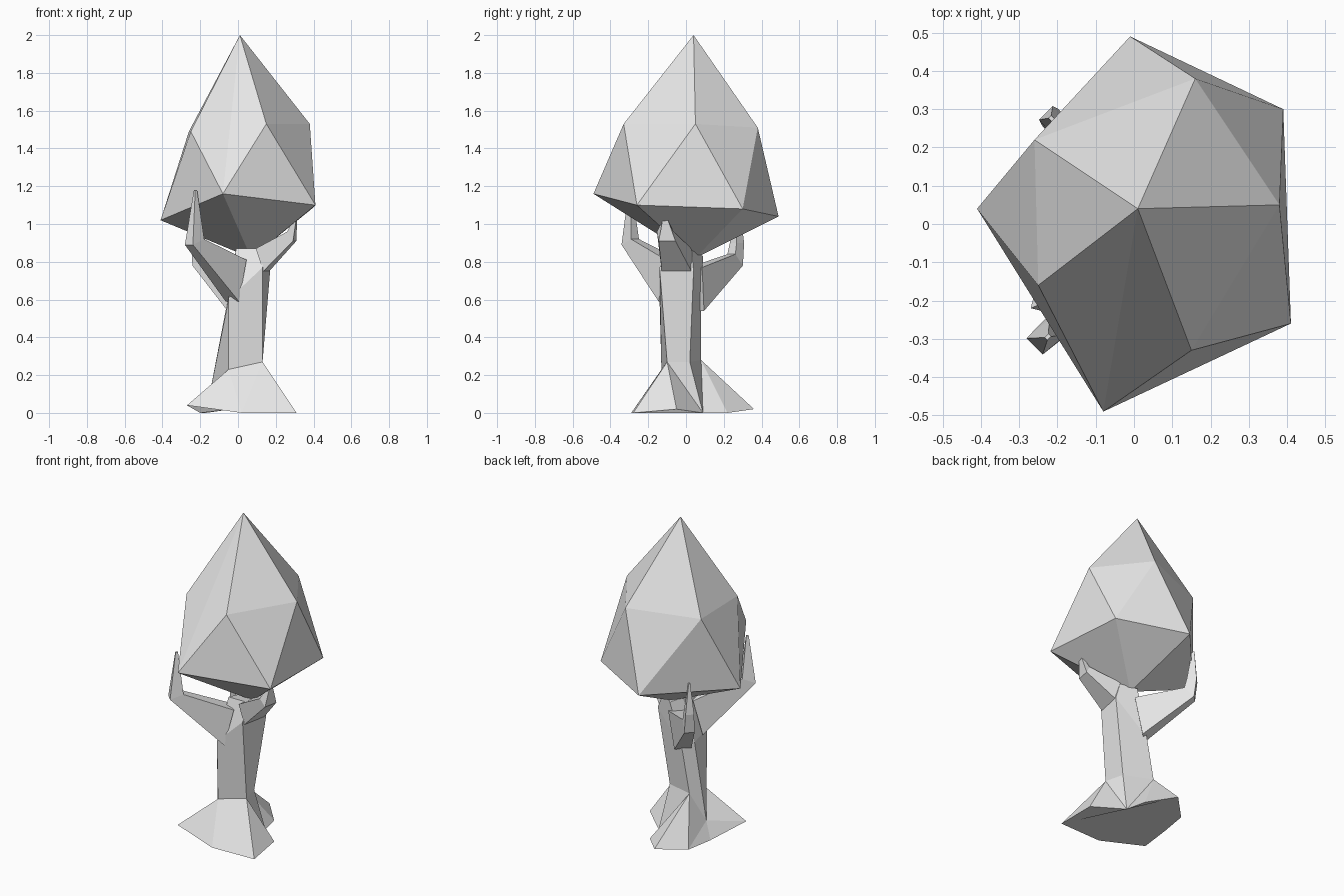
import bpy, bmesh
from mathutils import Vector

cube = bpy.data.objects.get("Cube")
if cube:
    bpy.data.objects.remove(cube)

grey = bpy.data.materials.new("plain_grey")
grey.use_nodes = True
GREY = (0.8, 0.8, 0.8, 1)
grey.diffuse_color = GREY
grey.node_tree.nodes["Principled BSDF"].inputs["Base Color"].default_value = GREY


def finish(name, bm):
    bmesh.ops.recalc_face_normals(bm, faces=bm.faces)
    mesh = bpy.data.meshes.new(name)
    bm.to_mesh(mesh)
    bm.free()
    mesh.materials.append(grey)
    obj = bpy.data.objects.new(name, mesh)
    bpy.context.collection.objects.link(obj)
    return obj


def add_ring(bm, points):
    return [bm.verts.new(p) for p in points]


def bridge(bm, low, high):
    n = len(low)
    for i in range(n):
        j = (i + 1) % n
        bm.faces.new((low[i], low[j], high[j], high[i]))


# Faceted crown: tip, two staggered rings of five, bottom point
bm = bmesh.new()
add_ring(bm, [(0.01, 0.04, 2.0), (0.07, 0.05, 0.82)])
add_ring(bm, [(-0.25, -0.16, 1.49), (0.15, -0.33, 1.53), (0.38, 0.05, 1.53),
              (0.16, 0.38, 1.51), (-0.26, 0.22, 1.49)])
add_ring(bm, [(-0.08, -0.49, 1.16), (0.41, -0.26, 1.10), (0.39, 0.30, 1.08),
              (-0.01, 0.49, 1.04), (-0.41, 0.04, 1.02)])
bmesh.ops.convex_hull(bm, input=bm.verts)
finish("crown", bm)

# Trunk with flared roots
bm = bmesh.new()
roots = add_ring(bm, [(-0.27, -0.22, 0.04), (0.02, -0.29, 0), (0.31, -0.28, 0),
                      (0.29, -0.05, 0.02), (0.13, 0.09, 0), (0.10, 0.22, 0),
                      (-0.03, 0.36, 0.02), (-0.17, 0.22, 0), (-0.20, 0.04, 0)])
ankle = add_ring(bm, [(-0.05, -0.13, 0.23), (0.13, -0.10, 0.27), (0.10, 0.02, 0.27),
                      (-0.08, 0.08, 0.28), (-0.15, 0.01, 0.10)])
fork = add_ring(bm, [(-0.05, -0.14, 0.60), (0.13, -0.14, 0.77), (0.17, 0.04, 0.75),
                     (-0.03, 0.08, 0.54), (-0.06, 0.0, 0.57)])
stump = add_ring(bm, [(-0.01, -0.08, 0.87), (0.14, -0.08, 0.87), (0.13, 0.03, 0.86),
                      (0.05, 0.09, 0.83), (0.0, 0.03, 0.85)])
# Each root point joins one ankle point; fans fill the steps between
link = [0, 1, 1, 1, 3, 3, 3, 4, 4]
for i, root in enumerate(roots):
    k = link[i - 1]
    while k != link[i]:
        step = (k + 1) % 5
        bm.faces.new((root, ankle[step], ankle[k]))
        k = step
    bm.faces.new((root, roots[(i + 1) % 9], ankle[k]))
bridge(bm, ankle, fork)
bridge(bm, fork, stump)
bm.faces.new(stump)
bm.faces.new(roots[::-1])
finish("trunk", bm)


# Bent branches: sections of (outer point, inner point, half width)
def branch(name, direction, sections):
    side = Vector(direction).cross(Vector((0, 0, 1))).normalized()
    bm = bmesh.new()
    rings = []
    for outer, inner, w in sections:
        o, n = Vector(outer), Vector(inner)
        rings.append(add_ring(bm, [o - side * w, o + side * w, n + side * w, n - side * w]))
    for low, high in zip(rings, rings[1:]):
        bridge(bm, low, high)
    bm.faces.new(rings[0])
    bm.faces.new(rings[-1])
    finish(name, bm)


branch("front_branch", (-1, -1, 0), [
    ((-0.03, -0.11, 0.59), (0.01, -0.07, 0.81), 0.05),
    ((-0.26, -0.32, 0.89), (-0.20, -0.27, 0.92), 0.03),
    ((-0.23, -0.30, 1.18), (-0.22, -0.29, 1.18), 0.005)])
branch("back_branch", (-1, 1, 0), [
    ((-0.02, 0.06, 0.54), (0.03, 0.05, 0.77), 0.05),
    ((-0.22, 0.28, 0.78), (-0.18, 0.24, 0.84), 0.03),
    ((-0.23, 0.29, 0.90), (-0.19, 0.25, 0.90), 0.025),
    ((-0.22, 0.28, 1.09), (-0.21, 0.27, 1.09), 0.005)])
branch("side_branch", (1, -0.2, 0), [
    ((0.15, -0.05, 0.75), (0.11, -0.05, 0.87), 0.08),
    ((0.30, -0.10, 0.91), (0.27, -0.11, 0.96), 0.045),
    ((0.31, -0.11, 1.02), (0.29, -0.11, 1.02), 0.015)])
